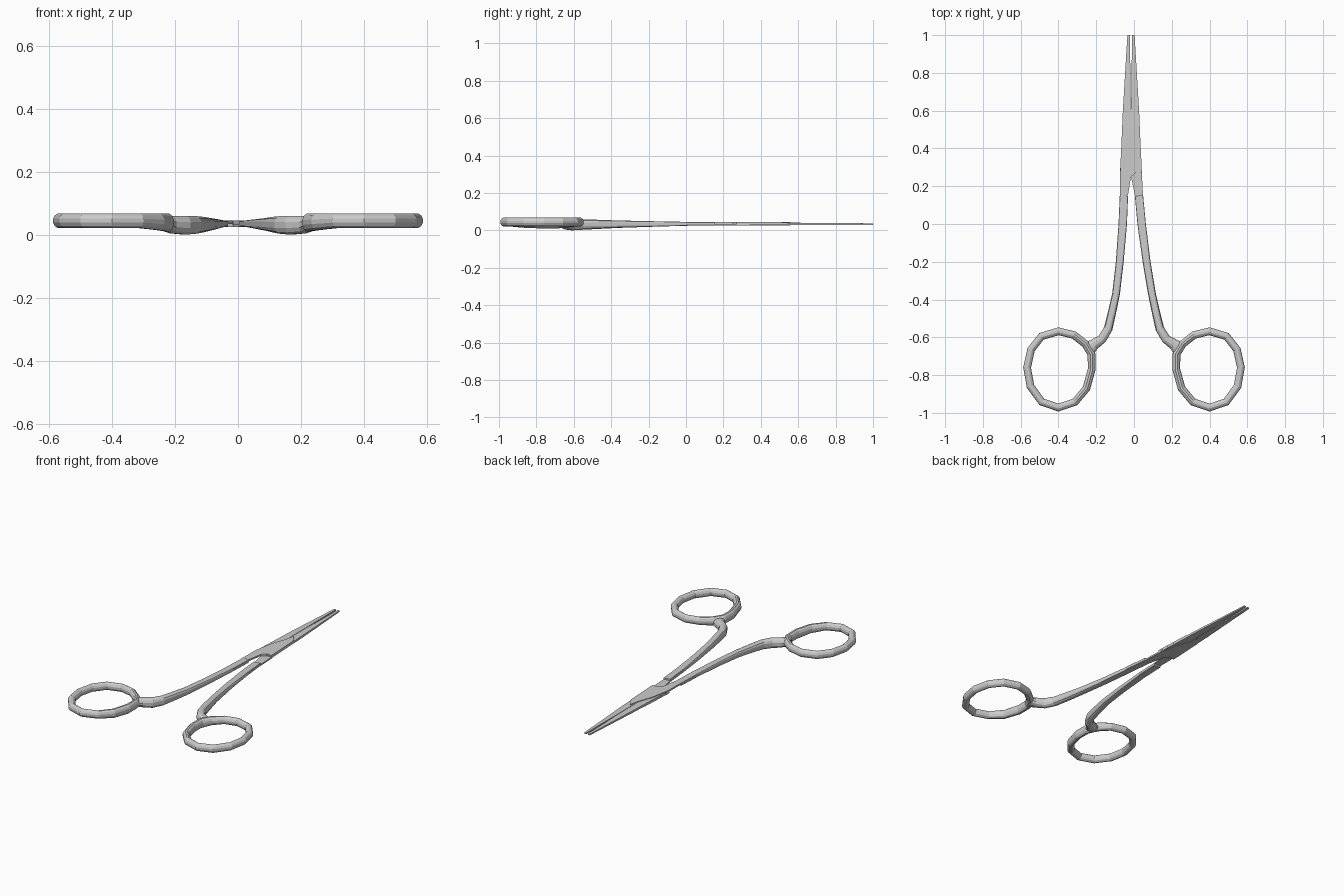
import bpy, bmesh, math
from mathutils import Vector

if "Cube" in bpy.data.objects:
    bpy.data.objects.remove(bpy.data.objects["Cube"])


def finish(bm, name):
    bmesh.ops.recalc_face_normals(bm, faces=bm.faces[:])
    mesh = bpy.data.meshes.new(name)
    bm.to_mesh(mesh)
    bm.free()
    obj = bpy.data.objects.new(name, mesh)
    bpy.context.collection.objects.link(obj)
    return obj


def shift(y):
    # the joint and jaws sit slightly left of the handle centre
    return -0.016 * min(1, max(0, (y + 0.37) / 0.62))


def loft(name, stations, side, closed=False, sides=12):
    """Sweep rounded sections; station = x, y, width, z low, z high, squareness."""
    bm = bmesh.new()
    pts = [Vector((side * s[0] + shift(s[1]), s[1])) for s in stations]
    n = len(pts)
    rings = []
    for i, (_, _, w, lo, hi, sq) in enumerate(stations):
        a = pts[i - 1] if closed or i > 0 else pts[i]
        b = pts[(i + 1) % n] if closed or i < n - 1 else pts[i]
        d = (b - a).normalized()
        across = Vector((d.y, -d.x))
        ring = []
        for k in range(sides):
            t = 2 * math.pi * (k + 0.5) / sides
            c, s = math.cos(t), math.sin(t)
            u = math.copysign(abs(c) ** (2 / sq), c) * w / 2
            v = math.copysign(abs(s) ** (2 / sq), s) * (hi - lo) / 2
            p = pts[i] + across * u
            ring.append(bm.verts.new((p.x, p.y, (lo + hi) / 2 + v)))
        rings.append(ring)
    for i in range(n if closed else n - 1):
        r, q = rings[i], rings[(i + 1) % n]
        for k in range(sides):
            j = (k + 1) % sides
            bm.faces.new((r[k], r[j], q[j], q[k]))
    if not closed:
        bm.faces.new(rings[0])
        bm.faces.new(rings[-1])
    return finish(bm, name)


def prism(name, outline, side, z0, z1):
    """Extrude a flat outline given as (x, y) or (x, y, z0, z1)."""
    bm = bmesh.new()
    rows = []
    for top in (0, 1):
        rows.append([bm.verts.new((side * p[0] + shift(p[1]), p[1],
                                   p[2 + top] if len(p) > 2 else (z0, z1)[top]))
                     for p in outline])
    bm.faces.new(rows[0])
    bm.faces.new(rows[1])
    n = len(outline)
    for i in range(n):
        j = (i + 1) % n
        bm.faces.new((rows[0][i], rows[0][j], rows[1][j], rows[1][i]))
    return finish(bm, name)


# finger ring centreline, slightly flattened on the inner side
loop = [(0.40, -0.568), (0.49, -0.595), (0.545, -0.665), (0.566, -0.76),
        (0.548, -0.86), (0.488, -0.942), (0.40, -0.972), (0.312, -0.942),
        (0.252, -0.87), (0.224, -0.77), (0.225, -0.69), (0.258, -0.635),
        (0.318, -0.588)]
ring_stations = [(x, y, 0.043, 0.021 - 0.012 * max(0, 0.3 - x) / 0.08, 0.069, 2)
                 for x, y in loop]

# shank from finger ring up to the joint
arm_stations = [
    (0.240, -0.660, 0.085, 0.014, 0.060, 2),
    (0.212, -0.638, 0.060, 0.004, 0.061, 2.2),
    (0.168, -0.607, 0.050, 0.000, 0.061, 2.3),
    (0.137, -0.555, 0.048, 0.003, 0.060, 2.4),
    (0.119, -0.480, 0.045, 0.007, 0.058, 2.6),
    (0.095, -0.370, 0.042, 0.013, 0.054, 3),
    (0.071, -0.200, 0.042, 0.019, 0.050, 4),
    (0.050, 0.000, 0.045, 0.025, 0.046, 7),
    (0.040, 0.150, 0.044, 0.026, 0.045, 12),
]

# jaw outline, thinning to the tip, with a gap beyond y = 0.69
jaw = [(0.0, 0.27, 0.028, 0.042), (0.057, 0.27, 0.028, 0.042),
       (0.043, 0.60, 0.028, 0.041), (0.019, 1.0, 0.030, 0.038),
       (0.006, 1.0, 0.030, 0.038), (0.0015, 0.69, 0.028, 0.041)]

# overlapping joint plate: continues one shank across to the other jaw
plate = [(0.061, 0.15), (0.019, 0.15), (0.0, 0.25), (-0.03, 0.275),
         (-0.058, 0.27), (-0.047, 0.50), (-0.012, 0.56), (0.0, 0.50),
         (0.035, 0.40), (0.057, 0.28)]

for side, label in ((-1, "left"), (1, "right")):
    loft(label + "_finger_ring", ring_stations, side, closed=True)
    loft(label + "_shank", arm_stations, side)
    prism(label + "_jaw", jaw, side, 0, 0)
    z0, z1 = (0.035, 0.0455) if side < 0 else (0.0255, 0.035)
    prism(label + "_joint_plate", plate, side, z0, z1)
